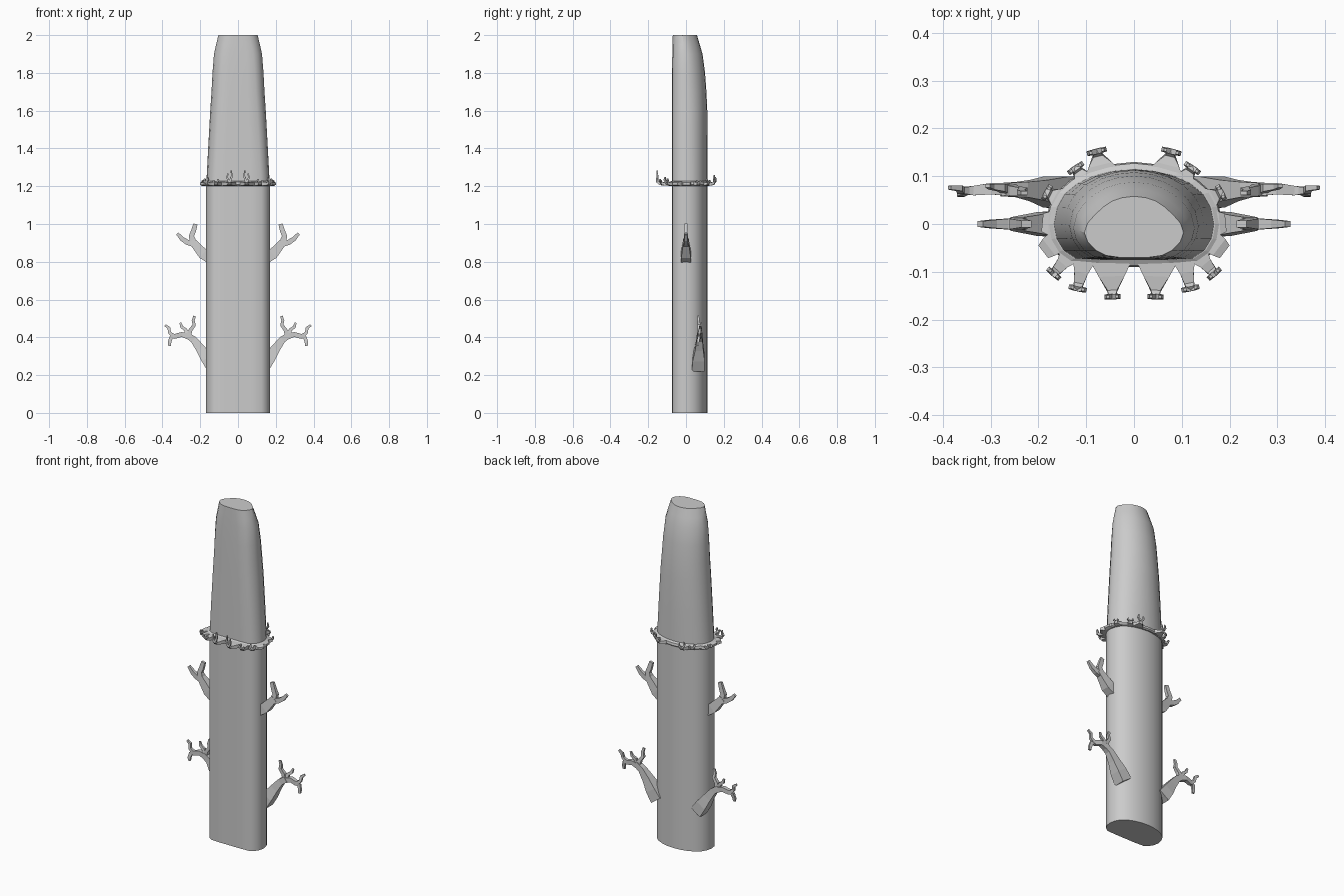
import bpy, bmesh
from mathutils import Vector

# Half cross-sections (x, y) from front centre to back centre: base and tip
BASE = [(0, -.075), (.07, -.075), (.125, -.072), (.15, -.055), (.165, -.03), (.17, 0), (.163, .035),
        (.147, .063), (.12, .085), (.085, .101), (.045, .111), (0, .115)]
TIP = [(0, -.07), (.03, -.07), (.058, -.066), (.08, -.055), (.097, -.037), (.104, -.018), (.097, .002),
       (.083, .018), (.065, .035), (.046, .048), (.025, .055), (0, .058)]


def section(tx, ty, z, grow=0.0):
    half = []
    for (ax, ay), (bx, by) in zip(BASE, TIP):
        x, y = ax + (bx - ax) * tx, ay + (by - ay) * ty
        if grow:
            d = Vector((x, y - .015)).normalized() * grow
            x, y = x + d.x, y + d.y
        half.append((x, y))
    return [(x, y, z) for x, y in half] + [(-x, y, z) for x, y in half[-2:0:-1]]


def skin(bm, rings):
    """Bridge a list of equal rings and cap both ends."""
    vs = [[bm.verts.new(p) for p in r] for r in rings]
    n = len(vs[0])
    for a, b in zip(vs, vs[1:]):
        for i in range(n):
            bm.faces.new((a[i], a[(i + 1) % n], b[(i + 1) % n], b[i]))
    bm.faces.new(vs[0][::-1])
    bm.faces.new(vs[-1])


def finish(bm, name, mirror=False, smooth=False):
    bmesh.ops.recalc_face_normals(bm, faces=bm.faces)
    me = bpy.data.meshes.new(name)
    bm.to_mesh(me)
    bm.free()
    ob = bpy.data.objects.new(name, me)
    bpy.context.collection.objects.link(ob)
    if mirror:
        m = ob.modifiers.new("mirror", 'MIRROR')
        m.use_mirror_merge = False
    if smooth:
        bpy.context.view_layer.objects.active = ob
        ob.select_set(True)
        bpy.ops.object.shade_smooth_by_angle(angle=.6)
        ob.select_set(False)
    return ob


def limb(bm, pts, sizes, side):
    """Four-sided tapered limb; sizes are (half width along side, half depth)."""
    pts, side = [Vector(p) for p in pts], Vector(side).normalized()
    rings = []
    for i, p in enumerate(pts):
        t = (pts[min(i + 1, len(pts) - 1)] - pts[max(i - 1, 0)]).normalized()
        up = t.cross(side).normalized()
        w, h = sizes[i]
        rings.append([p + side * w * a + up * h * b for a, b in ((1, 1), (-1, 1), (-1, -1), (1, -1))])
    skin(bm, rings)


# Lower shaft
bm = bmesh.new()
skin(bm, [section(0, 0, 0), section(0, 0, 1.21)])
finish(bm, "shaft", smooth=True)

# Tapered upper shaft
bm = bmesh.new()
skin(bm, [section(*r) for r in ((.03, 0, 1.21), (.18, .01, 1.4), (.35, .04, 1.6), (.45, .12, 1.7),
                                (.53, .25, 1.8), (.65, .48, 1.9), (.82, .74, 1.95), (1, 1, 2))])
finish(bm, "tapered_top", smooth=True)

# Collar band
bm = bmesh.new()
skin(bm, [section(0, 0, 1.202, .008), section(0, 0, 1.208, .015),
          section(0, 0, 1.222, .012), section(0, 0, 1.228, .0)])
finish(bm, "collar")

# Collar twigs: base xy, tip xy, base half width, tip height, fork spread
bm = bmesh.new()
for bx, by, tx, ty, w, top, fork in (
        (.048, -.075, .045, -.152, .045, 1.285, .012),
        (.105, -.075, .118, -.135, .024, 1.24, .014),
        (.135, -.065, .168, -.104, .022, 1.25, .012),
        (.16, -.035, .19, -.058, .024, 1.225, 0),
        (.16, 0, .192, .003, .027, 1.225, 0),
        (.152, .05, .182, .066, .030, 1.235, .012),
        (.10, .085, .122, .117, .028, 1.24, .014),
        (.065, .10, .078, .152, .042, 1.26, .016)):
    b, t = Vector((bx, by, 1.213)), Vector((tx, ty, 1.213))
    side = (t - b).cross(Vector((0, 0, 1))).normalized()
    if not fork:
        limb(bm, [b, b.lerp(t, .6), t], [(w, .011), (w * .9, .011), (w * .7, .006)], side)
        continue
    limb(bm, [b, b.lerp(t, .45), b.lerp(t, .85), t + Vector((0, 0, .012))],
         [(w, .011), (w * .6, .010), (.010, .007), (.008, .005)], side)
    rise = top - 1.22
    for s, k in ((1, 1), (-1, .75)):
        p = t + Vector((0, 0, .006))
        limb(bm, [p, p + side * s * fork + Vector((0, 0, rise * k * .5)),
                  p + side * s * fork * .8 + Vector((0, 0, rise * k))],
             [(.007, .006), (.005, .005), (.003, .003)], side)
finish(bm, "collar_twigs", mirror=True)

# Upper side branches
Y = (0, 1, 0)
bm = bmesh.new()
limb(bm, [(.15, 0, .822), (.185, 0, .842), (.222, 0, .885), (.245, 0, .912)],
     [(.027, .03), (.025, .028), (.018, .022), (.014, .018)], Y)
limb(bm, [(.232, 0, .895), (.247, 0, .935), (.235, 0, .965), (.225, 0, 1.0)],
     [(.014, .017), (.011, .014), (.009, .013), (.007, .011)], Y)
limb(bm, [(.232, 0, .895), (.268, 0, .903), (.295, 0, .92), (.322, 0, .95)],
     [(.014, .017), (.011, .014), (.009, .012), (.006, .008)], Y)
finish(bm, "upper_branch", mirror=True)

# Lower side branches
bm = bmesh.new()
limb(bm, [(.13, .065, .24), (.165, .067, .29), (.2, .07, .342), (.235, .072, .388), (.27, .072, .412)],
     [(.034, .036), (.032, .032), (.022, .024), (.016, .018), (.014, .016)], Y)
limb(bm, [(.255, .072, .402), (.298, .074, .415), (.335, .07, .405), (.35, .07, .412)],
     [(.014, .016), (.012, .013), (.010, .013), (.008, .01)], Y)
limb(bm, [(.34, .07, .405), (.362, .07, .425), (.366, .075, .45), (.386, .076, .464)],
     [(.009, .010), (.007, .008), (.006, .008), (.004, .006)], Y)
limb(bm, [(.335, .07, .408), (.355, .068, .398), (.362, .064, .375), (.362, .062, .355)],
     [(.009, .010), (.007, .010), (.006, .009), (.005, .007)], Y)
limb(bm, [(.26, .072, .408), (.252, .07, .438), (.232, .068, .465), (.237, .066, .488), (.23, .065, .513)],
     [(.012, .012), (.010, .010), (.008, .009), (.006, .008), (.004, .007)], Y)
limb(bm, [(.268, .072, .412), (.277, .076, .44), (.298, .078, .455), (.306, .08, .478)],
     [(.010, .010), (.008, .009), (.006, .008), (.004, .005)], Y)
finish(bm, "lower_branch", mirror=True)
